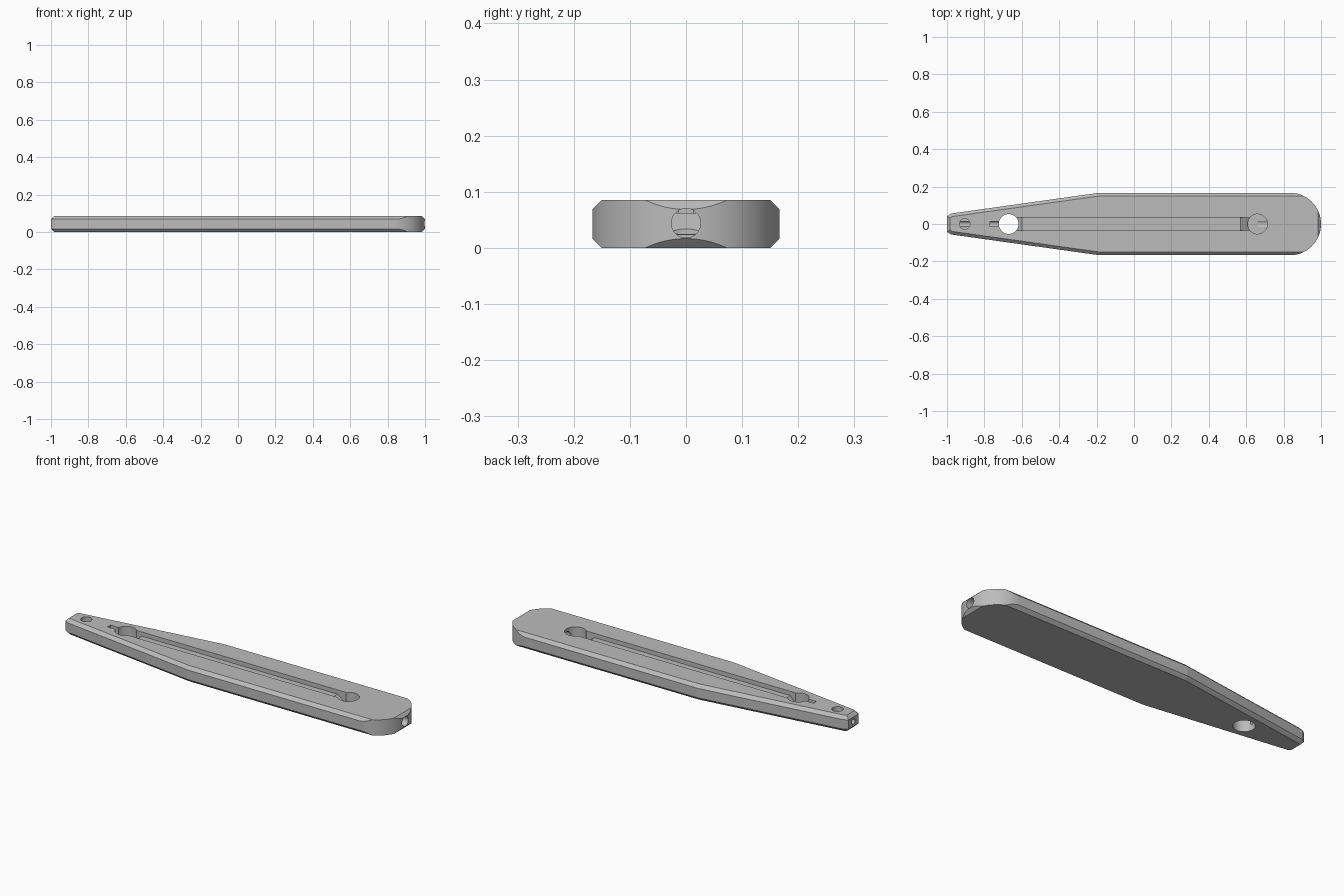
import bpy, bmesh, math
from mathutils import Matrix, Vector

if "Cube" in bpy.data.objects:
    bpy.data.objects.remove(bpy.data.objects["Cube"])

HEIGHT = 0.085
HALF = 0.167
AXIS_Z = 0.043

grey = bpy.data.materials.new("plain grey")
grey.use_nodes = True
colour = (0.5, 0.5, 0.5, 1)
grey.diffuse_color = colour
grey.node_tree.nodes["Principled BSDF"].inputs["Base Color"].default_value = colour


def prism(name, points, sweep, bevel=0):
    """Extrude a closed polygon of 3D points along a sweep vector."""
    bm = bmesh.new()
    base = bm.faces.new([bm.verts.new(p) for p in points])
    out = bmesh.ops.extrude_face_region(bm, geom=[base])
    bmesh.ops.translate(bm, vec=sweep,
                        verts=[v for v in out["geom"] if isinstance(v, bmesh.types.BMVert)])
    bmesh.ops.recalc_face_normals(bm, faces=bm.faces)
    if bevel:
        rims = [e for e in bm.edges if abs(e.verts[0].co.z - e.verts[1].co.z) < 1e-5]
        bmesh.ops.bevel(bm, geom=rims, offset=bevel, segments=1, affect='EDGES')
    return finish(name, bm)


def cylinder(name, start, end, radius):
    """Cylinder running between two points."""
    a, b = Vector(start), Vector(end)
    turn = (b - a).to_track_quat('Z', 'Y').to_matrix().to_4x4()
    bm = bmesh.new()
    bmesh.ops.create_cone(bm, cap_ends=True, segments=96, radius1=radius, radius2=radius,
                          depth=(b - a).length, matrix=Matrix.Translation((a + b) / 2) @ turn)
    return finish(name, bm)


def finish(name, bm):
    mesh = bpy.data.meshes.new(name)
    bm.to_mesh(mesh)
    bm.free()
    mesh.materials.append(grey)
    obj = bpy.data.objects.new(name, mesh)
    bpy.context.collection.objects.link(obj)
    return obj


def combine(target, tool, operation):
    """Apply a boolean and remove the helper."""
    tool.hide_render = True
    mod = target.modifiers.new("cut", 'BOOLEAN')
    mod.operation, mod.solver, mod.object = operation, 'EXACT', tool
    bpy.ops.object.select_all(action='DESELECT')
    bpy.context.view_layer.objects.active = target
    target.select_set(True)
    bpy.ops.object.modifier_apply(modifier=mod.name)
    bpy.data.objects.remove(tool)


# Tapered bar with chamfered top and bottom rims
side = [(1.0005, HALF), (-0.185, HALF), (-0.978, 0.056), (-1, 0.042)]
outline = side + [(x, -y) for x, y in reversed(side)]
body = prism("handle_body", [(x, y, 0) for x, y in outline], (0, 0, HEIGHT), 0.017)

# Round off the wide end
radius = HALF + 0.0005
arc = [(1 - radius + radius * math.cos(a), radius * math.sin(a))
       for a in (math.radians(-90 + 180 * i / 60) for i in range(61))]
rounder = prism("end_rounder", [(x, y, -0.1) for x, y in arc + [(-1.2, radius), (-1.2, -radius)]],
                (0, 0, 0.3))
combine(body, rounder, 'INTERSECT')

# Long shallow groove with ramps down to the round pockets
groove = [(-0.67, 0.12), (0.66, 0.12), (0.66, 0.024), (0.62, 0.024), (0.57, 0.062),
          (-0.60, 0.062), (-0.625, 0.03), (-0.67, 0.03)]
cutters = [
    prism("groove_cutter", [(x, -0.035, z) for x, z in groove], (0, 0.07, 0)),
    cylinder("through_hole_cutter", (-0.67, 0, -0.1), (-0.67, 0, 0.2), 0.053),
    cylinder("pocket_cutter", (0.66, 0, 0.0245), (0.66, 0, 0.2), 0.053),
    cylinder("end_bore_cutter", (0.66, 0, AXIS_Z + 0.001), (1.1, 0, AXIS_Z + 0.001), 0.026),
    cylinder("tip_pocket_cutter", (-0.905, 0, 0.04), (-0.905, 0, 0.2), 0.028),
    cylinder("tip_bore_cutter", (-1.1, 0, AXIS_Z), (-0.66, 0, AXIS_Z), 0.014),
    prism("short_slot_cutter", [(x, -0.0125, z) for x, z in
          [(-0.77, AXIS_Z), (-0.66, AXIS_Z), (-0.66, 0.12), (-0.77, 0.12)]], (0, 0.025, 0)),
]
for cutter in cutters:
    combine(body, cutter, 'DIFFERENCE')

bpy.ops.object.shade_smooth_by_angle(angle=math.radians(5))
